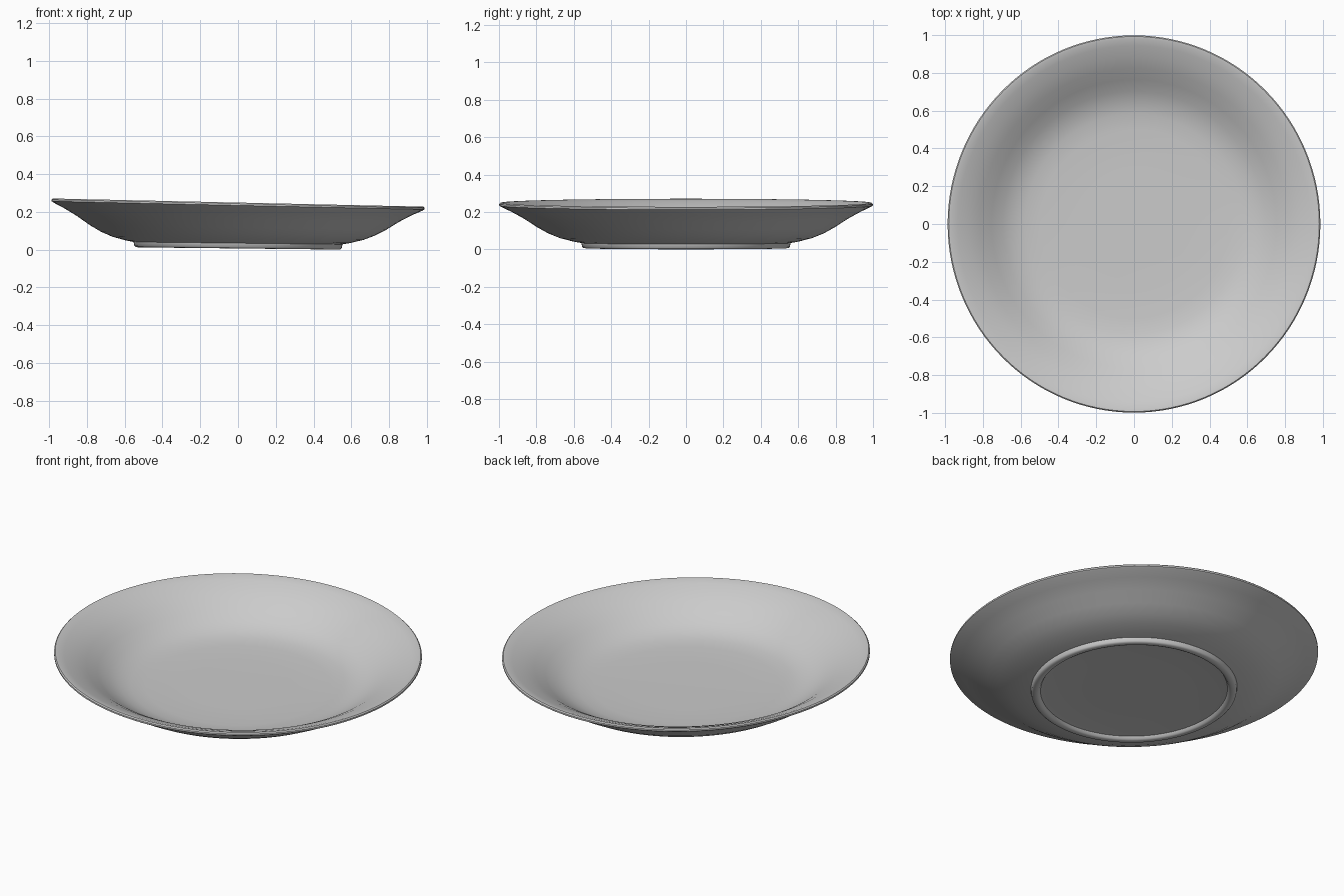
import bpy, bmesh, math

if "Cube" in bpy.data.objects:
    bpy.data.objects.remove(bpy.data.objects["Cube"])

SEGMENTS = 128

# Half cross-section (radius, height): inner floor, well, rim, outer wall, foot ring, recess
profile = [
    (0.00, 0.052), (0.30, 0.052), (0.50, 0.055), (0.58, 0.062), (0.64, 0.076),
    (0.70, 0.102), (0.76, 0.140), (0.82, 0.180), (0.88, 0.212), (0.94, 0.236),
    (0.975, 0.248), (0.988, 0.249), (0.994, 0.243), (0.994, 0.234), (0.985, 0.228),
    (0.93, 0.202), (0.86, 0.163), (0.79, 0.117), (0.73, 0.084), (0.67, 0.060),
    (0.60, 0.042), (0.557, 0.034), (0.553, 0.014), (0.545, 0.007), (0.525, 0.006),
    (0.513, 0.011), (0.505, 0.024), (0.48, 0.027), (0.25, 0.027), (0.00, 0.027),
]


def lean(x, z):
    """The plate sits slightly uneven: the rim leans more than the foot."""
    t = min(1.0, max(0.0, (z - 0.03) / 0.2))
    return z - (0.011 + 0.011 * t) * x


def lathe(name, points):
    bm = bmesh.new()
    rings = []
    for r, z in points:
        if r == 0:
            rings.append([bm.verts.new((0, 0, z))] * SEGMENTS)
            continue
        ring = []
        for i in range(SEGMENTS):
            a = 2 * math.pi * i / SEGMENTS
            x, y = 0.993 * r * math.cos(a), 1.005 * r * math.sin(a)
            ring.append(bm.verts.new((x, y, lean(x, z))))
        rings.append(ring)
    for a, b in zip(rings, rings[1:]):
        for i in range(SEGMENTS):
            j = (i + 1) % SEGMENTS
            corners = list(dict.fromkeys((a[i], a[j], b[j], b[i])))
            bm.faces.new(corners)
    bmesh.ops.recalc_face_normals(bm, faces=bm.faces)
    mesh = bpy.data.meshes.new(name)
    bm.to_mesh(mesh)
    bm.free()
    obj = bpy.data.objects.new(name, mesh)
    bpy.context.collection.objects.link(obj)
    return obj


# Plate body with foot ring
plate = lathe("plate", profile)
bpy.context.view_layer.objects.active = plate
plate.select_set(True)
bpy.ops.object.shade_smooth_by_angle(angle=math.radians(40))
